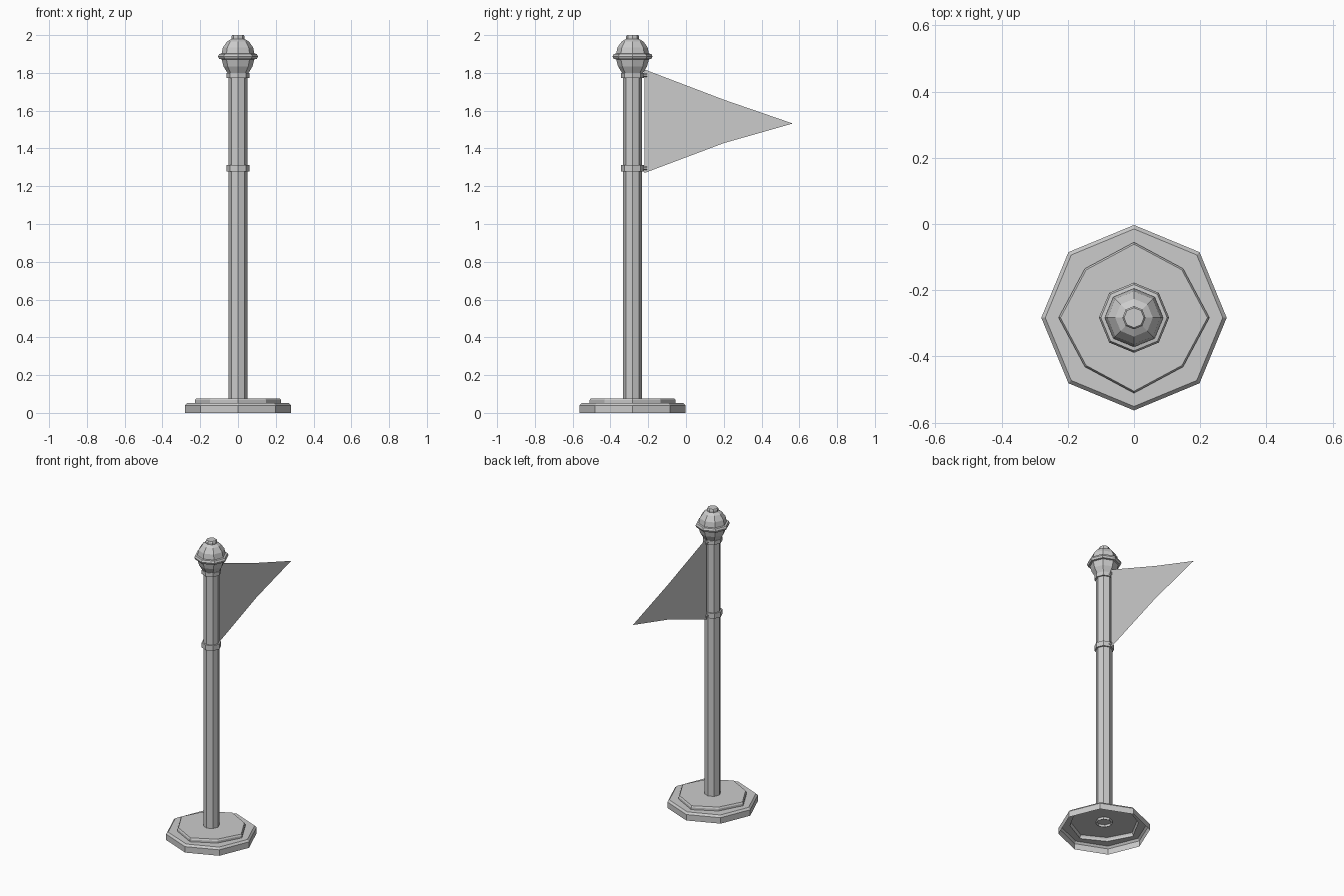
import bpy, bmesh, math

if "Cube" in bpy.data.objects:
    bpy.data.objects.remove(bpy.data.objects["Cube"])

CY = -0.283  # pole axis position in y


def mesh_object(name, bm):
    bmesh.ops.recalc_face_normals(bm, faces=bm.faces[:])
    me = bpy.data.meshes.new(name)
    bm.to_mesh(me)
    bm.free()
    ob = bpy.data.objects.new(name, me)
    bpy.context.collection.objects.link(ob)
    return ob


def lathe(name, profile, top=True, bottom=True, diag=1.0, loop=False):
    """Eight-sided turned part; diag scales the diagonal corners."""
    bm = bmesh.new()
    rings = []
    for r, z in profile:
        ring = []
        for i in range(8):
            a = i * math.pi / 4
            k = r * (diag if i % 2 else 1.0)
            ring.append(bm.verts.new((k * math.cos(a), CY + k * math.sin(a), z)))
        rings.append(ring)
    pairs = list(zip(rings, rings[1:]))
    if loop:
        pairs.append((rings[-1], rings[0]))
    for lo, hi in pairs:
        for i in range(8):
            j = (i + 1) % 8
            bm.faces.new((lo[i], lo[j], hi[j], hi[i]))
    if bottom and not loop:
        bm.faces.new(rings[0][::-1])
    if top and not loop:
        bm.faces.new(rings[-1])
    return mesh_object(name, bm)


# Stepped base: a hollow shell, open underneath
bm = bmesh.new()
rings = []
for r, z, diag in [(0.28, 0, 1), (0.28, 0.04, 1), (0.268, 0.053, 1),
                   (0.228, 0.053, 0.92), (0.228, 0.067, 0.92),
                   (0.222, 0.077, 0.92)]:
    rings.append([bm.verts.new((
        r * (diag if i % 2 else 1) * math.cos(i * math.pi / 4),
        CY + r * (diag if i % 2 else 1) * math.sin(i * math.pi / 4), z))
        for i in range(8)])
for lo, hi in zip(rings, rings[1:]):
    for i in range(8):
        j = (i + 1) % 8
        bm.faces.new((lo[i], lo[j], hi[j], hi[i]))
bm.faces.new(rings[-1])
mesh_object("base", bm)

# Pole
lathe("pole", [(0.05, 0.06), (0.05, 1.81)], top=False, bottom=False)

# Collars and the small pegs that hold the flag
for label, z in (("lower", 1.295), ("upper", 1.787)):
    h = 0.017 if label == "lower" else 0.013
    lathe(label + "_collar", [(0.049, z - h), (0.06, z - h),
                              (0.06, z + h), (0.049, z + h)], loop=True)
    bpy.ops.mesh.primitive_cylinder_add(
        vertices=6, radius=0.009, depth=0.025,
        location=(0, CY + 0.063, z), rotation=(math.pi / 2, 0, 0))
    bpy.context.object.name = label + "_flag_peg"

# Finial ball, belt and cap
lathe("finial_ball", [(0.056, 1.80), (0.077, 1.835), (0.09, 1.885),
                      (0.08, 1.935), (0.057, 1.967), (0.03, 1.982)])
lathe("finial_belt", [(0.088, 1.872), (0.1, 1.874), (0.106, 1.887),
                      (0.1, 1.900), (0.088, 1.902)], loop=True)
lathe("finial_cap", [(0.035, 1.975), (0.035, 1.993), (0.03, 2.0)])

# Pennant: a flat single-sheet cloth
bm = bmesh.new()
a, b, c, d, e = [bm.verts.new((0, y, z)) for y, z in
                 [(-0.22, 1.27), (0.2, 1.428), (0.565, 1.532),
                  (0.2, 1.658), (-0.22, 1.818)]]
bm.faces.new((a, b, d, e))
bm.faces.new((b, c, d))
mesh_object("pennant", bm)
